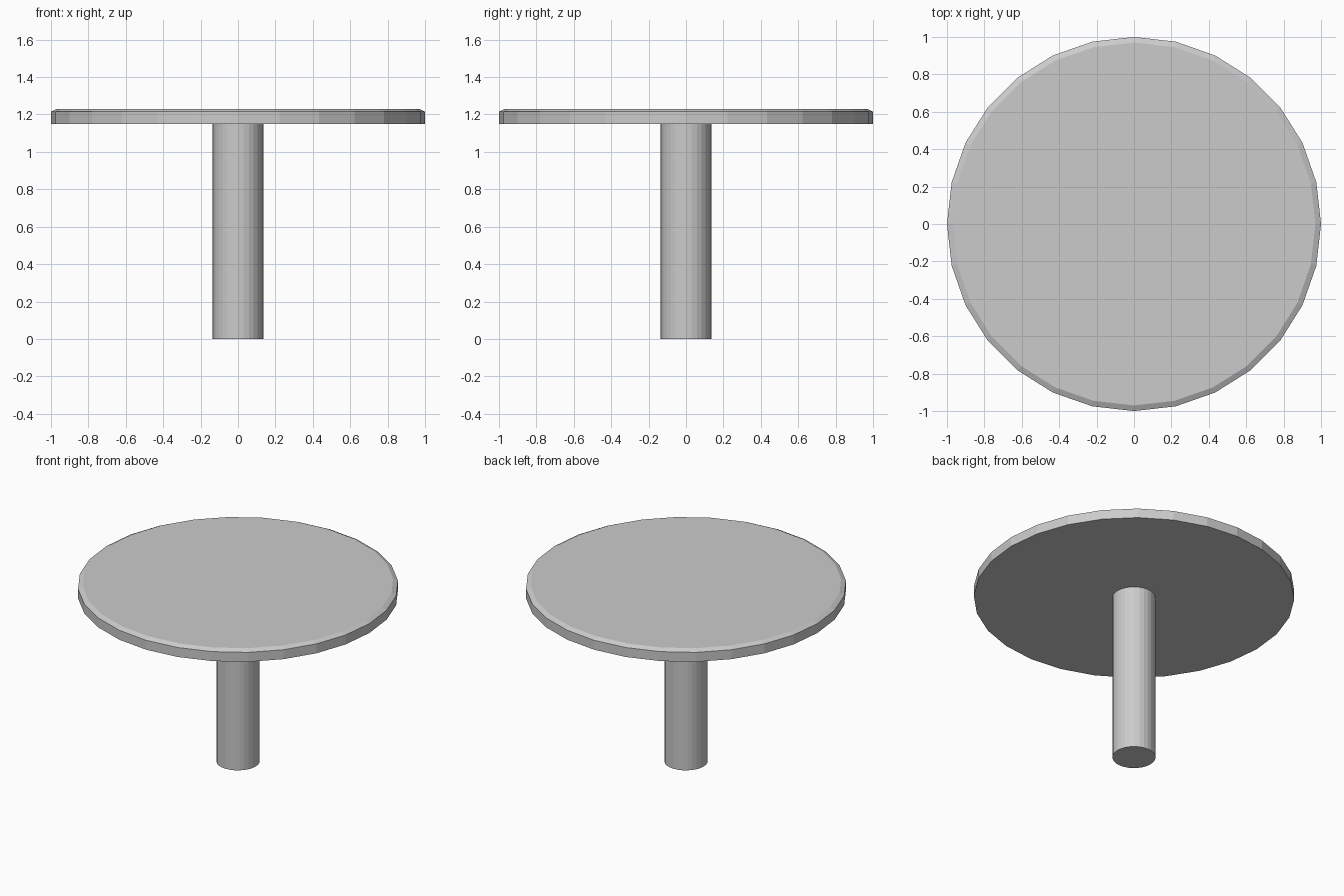
import bpy, bmesh, math

if "Cube" in bpy.data.objects:
    bpy.data.objects.remove(bpy.data.objects["Cube"])

SIDES = 28


def lathe(name, rings):
    """Flat-faced solid of revolution from (radius, z) rings, capped at both ends."""
    bm = bmesh.new()
    loops = []
    for r, z in rings:
        loops.append([bm.verts.new((r * math.cos(2 * math.pi * i / SIDES),
                                    r * math.sin(2 * math.pi * i / SIDES), z))
                      for i in range(SIDES)])
    for a, b in zip(loops, loops[1:]):
        for i in range(SIDES):
            j = (i + 1) % SIDES
            bm.faces.new((a[i], a[j], b[j], b[i]))
    bm.faces.new(loops[0][::-1])
    bm.faces.new(loops[-1])
    mesh = bpy.data.meshes.new(name)
    bm.to_mesh(mesh)
    bm.free()
    obj = bpy.data.objects.new(name, mesh)
    bpy.context.collection.objects.link(obj)
    return obj


# Central post
lathe("pedestal", [(0.135, 0.0), (0.135, 1.15)])

# Round top with a chamfered upper rim
lathe("table_top", [(1.0, 1.15), (1.0, 1.215), (0.97, 1.23)])
